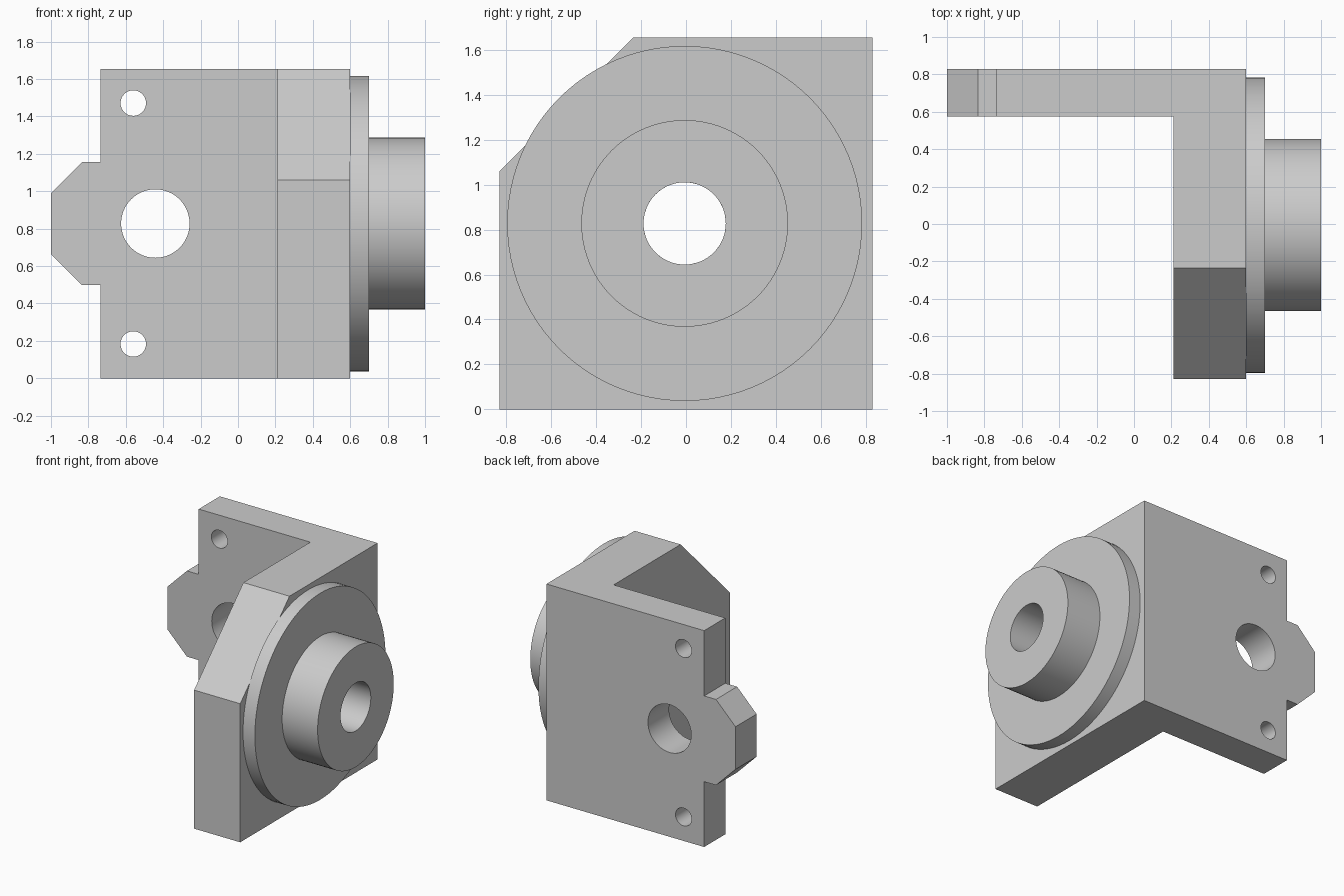
import bpy
import bmesh
from math import radians
from mathutils import Matrix, Vector

cube = bpy.data.objects.get("Cube")
if cube:
    bpy.data.objects.remove(cube, do_unlink=True)

HEIGHT = 1.655
MID = HEIGHT / 2
BORE = 0.183
AXIS_Y = -0.006

grey = bpy.data.materials.new("machined grey")
grey.use_nodes = True
colour = (0.6, 0.6, 0.6, 1)
grey.diffuse_color = colour
grey.node_tree.nodes["Principled BSDF"].inputs["Base Color"].default_value = colour


def make_object(name, bm):
    bmesh.ops.recalc_face_normals(bm, faces=bm.faces[:])
    mesh = bpy.data.meshes.new(name)
    bm.to_mesh(mesh)
    bm.free()
    mesh.materials.append(grey)
    obj = bpy.data.objects.new(name, mesh)
    bpy.context.collection.objects.link(obj)
    return obj


def prism(name, points, offset):
    """Closed outline swept along an offset."""
    bm = bmesh.new()
    face = bm.faces.new([bm.verts.new(p) for p in points])
    swept = bmesh.ops.extrude_face_region(bm, geom=[face], use_keep_orig=True)
    verts = [g for g in swept["geom"] if isinstance(g, bmesh.types.BMVert)]
    bmesh.ops.translate(bm, verts=verts, vec=offset)
    return make_object(name, bm)


def rod(name, centre, axis, radius, length):
    bm = bmesh.new()
    turn = Vector((0, 0, 1)).rotation_difference(Vector(axis)).to_matrix().to_4x4()
    bmesh.ops.create_cone(bm, cap_ends=True, segments=64, radius1=radius,
                          radius2=radius, depth=length,
                          matrix=Matrix.Translation(centre) @ turn)
    return make_object(name, bm)


def select_only(obj):
    bpy.ops.object.select_all(action="DESELECT")
    obj.select_set(True)
    bpy.context.view_layer.objects.active = obj


def cut(target, cutter):
    cutter.hide_render = True
    mod = target.modifiers.new("cut", "BOOLEAN")
    mod.operation = "DIFFERENCE"
    mod.solver = "EXACT"
    mod.object = cutter
    select_only(target)
    bpy.ops.object.modifier_apply(modifier=mod.name)
    bpy.data.objects.remove(cutter, do_unlink=True)


# L-shaped bracket, long enough to include the side tab
outline = [(-1, 0.575), (0.21, 0.575), (0.21, -0.83),
           (0.6, -0.83), (0.6, 0.83), (-1, 0.83)]
bracket = prism("angle_bracket", [(x, y, 0) for x, y in outline], (0, 0, HEIGHT))

# Corners removed above and below the chamfered tab, with a fixing hole each
notch = [(-0.735, 1), (-0.735, 0.328), (-0.835, 0.328), (-1.1, 0.063), (-1.1, 1)]
for side in (1, -1):
    cut(bracket, prism("notch_cutter", [(x, 0.4, MID + side * h) for x, h in notch],
                       (0, 0.6, 0)))
    cut(bracket, rod("fixing_hole_cutter", (-0.56, 0.7, MID + side * 0.644),
                     (0, 1, 0), 0.068, 0.6))

# Large hole in the back plate and bore through the side plate
cut(bracket, rod("plate_hole_cutter", (-0.442, 0.7, MID), (0, 1, 0), BORE, 0.6))
cut(bracket, rod("bore_cutter", (0.4, AXIS_Y, MID), (1, 0, 0), BORE, 0.8))

# Sloped front upper corner of the side plate
corner = [(-0.93, 0.96), (-0.135, 1.755), (-0.93, 1.755)]
cut(bracket, prism("corner_cutter", [(0.1, y, z) for y, z in corner], (0.6, 0, 0)))

# Flange and hollow boss, turned around the bore axis
profile = [(0.6, BORE), (0.6, 0.79), (0.7, 0.79), (0.7, 0.46), (1, 0.46), (1, BORE)]
bm = bmesh.new()
ring = [bm.verts.new((x, AXIS_Y, MID + r)) for x, r in profile]
edges = [bm.edges.new((ring[i - 1], ring[i])) for i in range(len(ring))]
bmesh.ops.spin(bm, geom=ring + edges, cent=(0, AXIS_Y, MID), axis=(1, 0, 0),
               angle=radians(360), steps=96, use_merge=True)
bmesh.ops.remove_doubles(bm, verts=bm.verts[:], dist=0.0001)
flange = make_object("flanged_boss", bm)

for part in (bracket, flange):
    select_only(part)
    bpy.ops.object.shade_smooth_by_angle(angle=radians(30))
